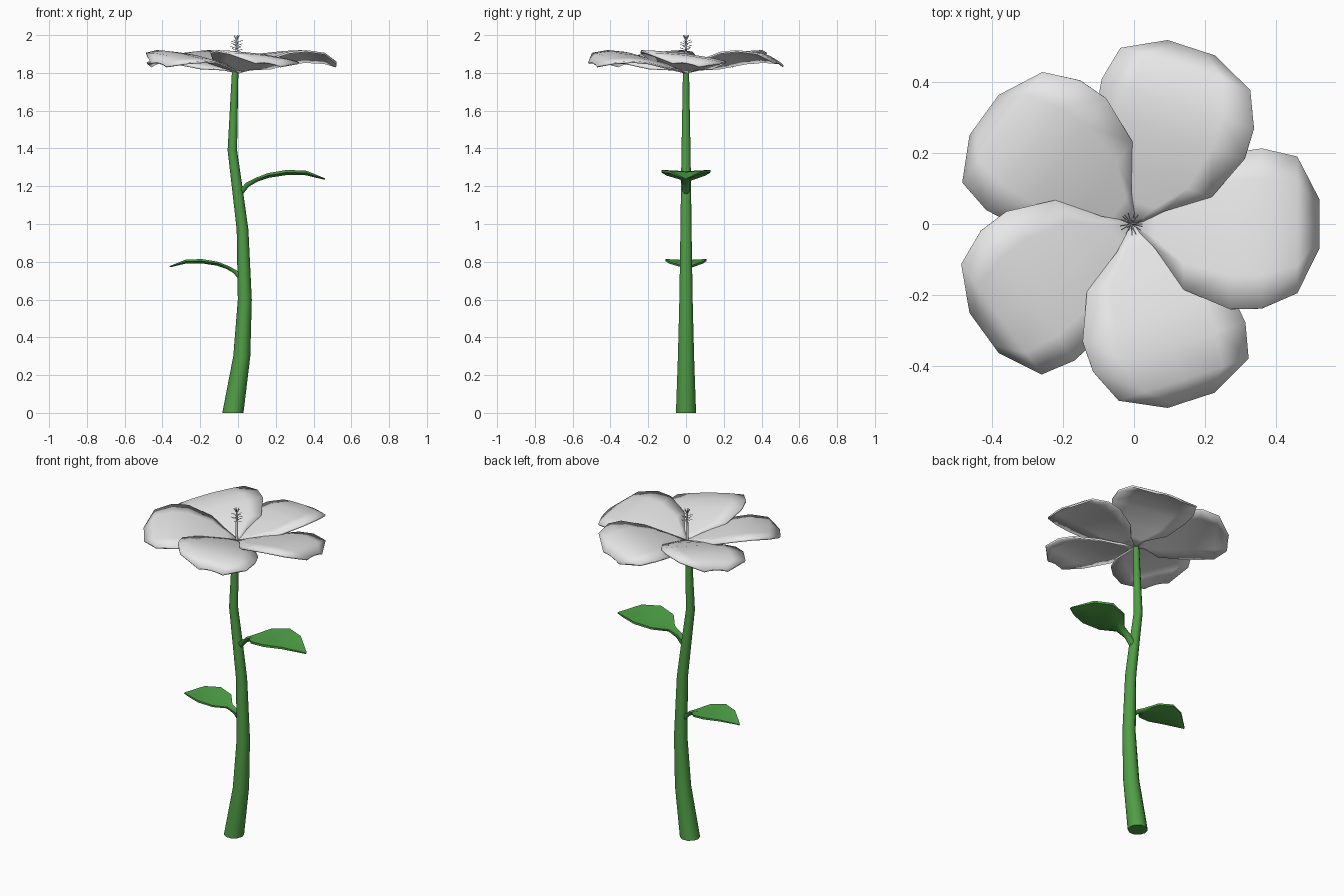
import bpy, bmesh, math
from mathutils import Vector, Matrix

if "Cube" in bpy.data.objects:
    bpy.data.objects.remove(bpy.data.objects["Cube"])


def material(name, rgb):
    m = bpy.data.materials.new(name)
    m.diffuse_color = (*rgb, 1)
    m.use_nodes = True
    m.node_tree.nodes["Principled BSDF"].inputs["Base Color"].default_value = m.diffuse_color
    return m


STEM = material("stem green", (0.08, 0.34, 0.06))
LEAF = material("leaf green", (0.08, 0.38, 0.065))
WHITE = material("petal white", (0.8, 0.8, 0.8))


def finish(bm, name, mat, angle=60):
    bmesh.ops.recalc_face_normals(bm, faces=bm.faces)
    me = bpy.data.meshes.new(name)
    bm.to_mesh(me)
    bm.free()
    ob = bpy.data.objects.new(name, me)
    bpy.context.collection.objects.link(ob)
    me.materials.append(mat)
    bpy.ops.object.select_all(action='DESELECT')
    ob.select_set(True)
    bpy.context.view_layer.objects.active = ob
    bpy.ops.object.shade_smooth_by_angle(angle=math.radians(angle))
    return ob


def loft(bm, rings):
    """Skin a list of closed rings and cap both ends."""
    rows = [[bm.verts.new(p) for p in r] for r in rings]
    for a, b in zip(rows, rows[1:]):
        n = len(a)
        for i in range(n):
            bm.faces.new((a[i], a[(i + 1) % n], b[(i + 1) % n], b[i]))
    bm.faces.new(rows[0][::-1])
    bm.faces.new(rows[-1])


def circle(x, z, r, n):
    return [(x + r * math.cos(math.tau * i / n), r * math.sin(math.tau * i / n), z)
            for i in range(n)]


# Stem: gently S-curved tapering tube
bm = bmesh.new()
stem = [(-0.027, 0, 0.056), (0.02, 0.3, 0.045), (0.036, 0.6, 0.037), (0.024, 0.97, 0.031),
        (-0.005, 1.2, 0.028), (-0.03, 1.39, 0.025), (-0.015, 1.81, 0.017)]
loft(bm, [circle(x, z, r, 10) for x, z, r in stem])
finish(bm, "stem", STEM)


# Leaves: path x, z, half width, thickness
PATH = [(0.0, 1.15, .016, .03), (0.05, 1.208, .02, .025), (0.1, 1.235, .03, .022),
        (0.16, 1.257, .105, .025), (0.26, 1.273, .13, .027), (0.36, 1.27, .09, .024),
        (0.46, 1.238, .005, .008)]


def leaf(name, x0, z0, sx, sz):
    bm = bmesh.new()
    rings = []
    for i, (x, z, w, t) in enumerate(PATH):
        a, b = PATH[max(i - 1, 0)], PATH[min(i + 1, len(PATH) - 1)]
        d = Vector((b[0] - a[0], b[1] - a[1])).normalized()
        ring = []
        for v, h in ((-1, .5), (-1, 0), (-.45, -.5), (.45, -.5), (1, 0), (1, .5), (0, .25)):
            px, pz = x - d.y * h * t, z + d.x * h * t
            ring.append((x0 + sx * px, v * w * sz, z0 + sz * (pz - 1.15)))
        rings.append(ring)
    loft(bm, rings)
    finish(bm, name, LEAF, 50)


leaf("upper_leaf", 0, 1.15, 1, 1)
leaf("lower_leaf", 0.025, 0.70, -0.84, 0.84)

# Petals: radius, clockwise width, anticlockwise width, centre height
PETAL = [(0, .008, .008, 1.808), (.06, .07, .045, 1.828), (.14, .185, .14, 1.858),
         (.27, .24, .20, 1.893), (.36, .238, .213, 1.902), (.46, .195, .19, 1.893),
         (.522, .07, .07, 1.858)]
for k in range(5):
    bm = bmesh.new()
    rot = Matrix.Rotation(math.radians(72 * k), 4, 'Z')
    rows = []
    for r, cw, ccw, z in PETAL:
        row = []
        for s in (-1, -.6, 0, .6, 1):
            y = s * (cw if s < 0 else ccw)
            # tilted sideways so each petal overlaps the next, rim drooping
            h = z - 0.13 * y - (0.012 * s * s if r > .1 else 0)
            row.append(bm.verts.new(rot @ Vector((r, y, h))))
        rows.append(row)
    for a, b in zip(rows, rows[1:]):
        for i in range(4):
            bm.faces.new((a[i], b[i], b[i + 1], a[i + 1]))
    ob = finish(bm, f"petal_{k + 1}", WHITE)
    mod = ob.modifiers.new("thickness", 'SOLIDIFY')
    mod.thickness = 0.01
    mod.offset = -1

# Pistil: thin central column with short stamens
bm = bmesh.new()
loft(bm, [circle(-0.008, z, r, 6) for z, r in ((1.8, .009), (1.9, .007), (1.975, .005))])


def spike(p, q, r):
    p, q = Vector(p), Vector(q)
    turn = (q - p).to_track_quat('Z', 'Y')
    loft(bm, [[c + turn @ Vector(v) for v in circle(0, 0, s, 4)] for c, s in ((p, r), (q, r))])


for i in range(15):
    a = i * 2.4
    z = 1.915 + 0.0035 * i
    d = Vector((math.cos(a), math.sin(a), 0.35))
    p = Vector((-0.008, 0, z))
    spike(p, p + d * 0.032, 0.0015)
for i in range(5):
    a = math.tau * i / 5
    p = Vector((-0.008, 0, 1.972))
    spike(p, p + Vector((math.cos(a) * .015, math.sin(a) * .015, .026)), 0.003)
finish(bm, "pistil", WHITE)
